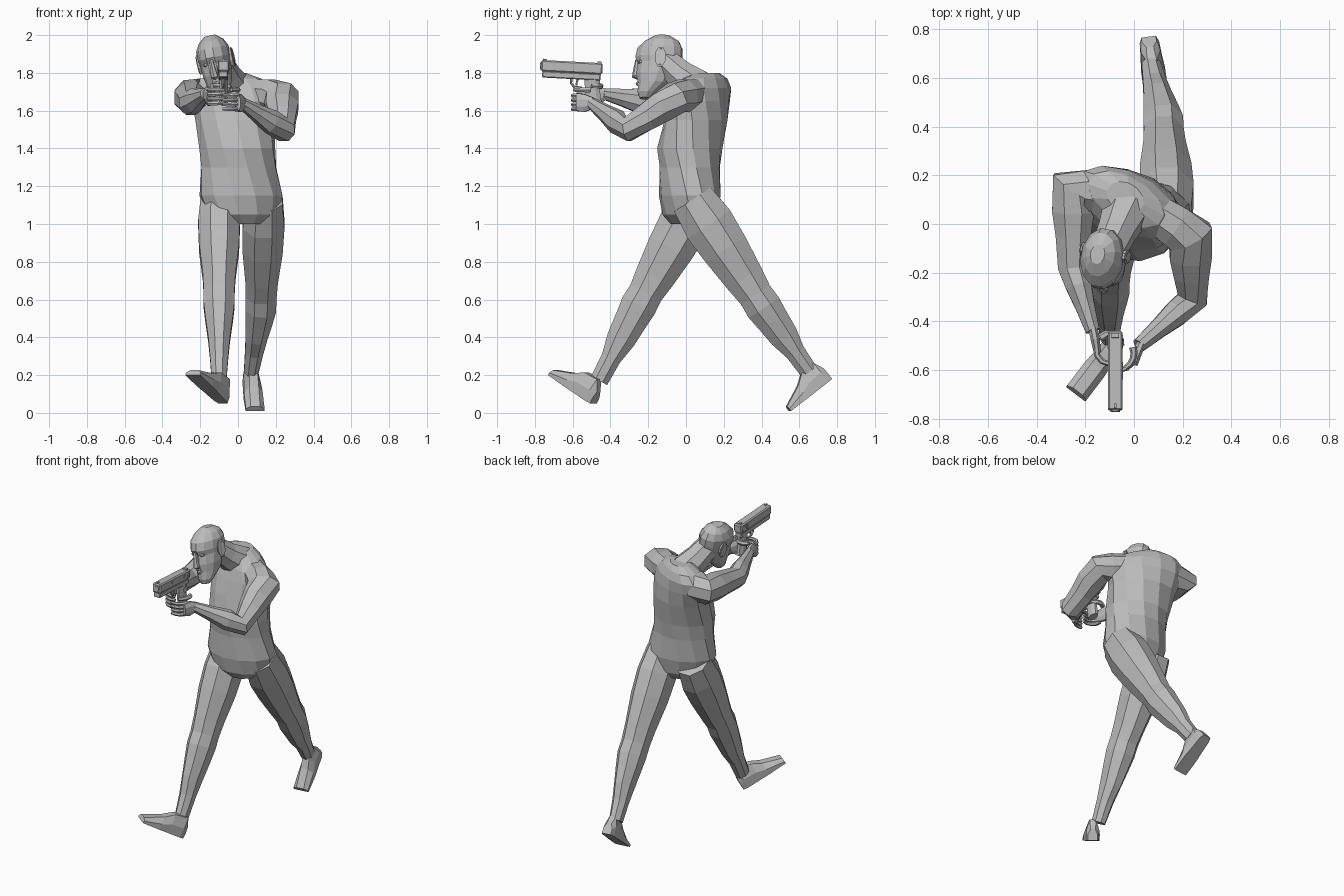
import bpy, bmesh
from math import sin, cos, pi, radians
from mathutils import Vector, Matrix

cube = bpy.data.objects.get("Cube")
if cube:
    bpy.data.objects.remove(cube)

shade = 0.5
colour = (shade, shade, shade, 1)
grey = bpy.data.materials.new("plain_grey")
grey.use_nodes = True
grey.diffuse_color = colour
grey.node_tree.nodes["Principled BSDF"].inputs["Base Color"].default_value = colour

X_AXIS, Y_AXIS, Z_AXIS = Matrix.Identity(3)
WORLD = Matrix.Identity(4)


def finish(name, bm, matrix):
    bm.transform(matrix)
    bmesh.ops.recalc_face_normals(bm, faces=bm.faces)
    mesh = bpy.data.meshes.new(name)
    bm.to_mesh(mesh)
    bm.free()
    mesh.materials.append(grey)
    obj = bpy.data.objects.new(name, mesh)
    bpy.context.collection.objects.link(obj)


def skin(name, rings, matrix=WORLD):
    """Join equal rings of points into a closed, flat-faced tube."""
    bm = bmesh.new()
    loops = [[bm.verts.new(point) for point in ring] for ring in rings]
    for lower, upper in zip(loops, loops[1:]):
        for i in range(len(lower)):
            bm.faces.new((lower[i - 1], lower[i], upper[i], upper[i - 1]))
    bm.faces.new(loops[0])
    bm.faces.new(loops[-1])
    finish(name, bm, matrix)


def ellipse(centre, across, along, width, depth, sides):
    grow = cos(pi / sides) ** -0.5
    angles = [2 * pi * (i + 0.5) / sides for i in range(sides)]
    return [centre + across * (grow * width * cos(a)) + along * (grow * depth * sin(a)) for a in angles]


def tube(name, path, widths, depths=None, ref=X_AXIS, sides=8, matrix=WORLD):
    """Sweep an ellipse along a path; width is measured towards ref."""
    path = [Vector(point) for point in path]
    last = len(path) - 1
    rings = []
    for i, (point, width, depth) in enumerate(zip(path, widths, depths or widths)):
        tangent = (path[min(i + 1, last)] - path[max(i - 1, 0)]).normalized()
        across = (ref - tangent * ref.dot(tangent)).normalized()
        rings.append(ellipse(point, across, tangent.cross(across), width, depth, sides))
    skin(name, rings, matrix)


def limb(name, joints, profile, ref):
    """Joints dressed with a shared muscle profile of position, width, depth."""
    joints = [Vector(joint) for joint in joints]
    path = []
    for position, width, depth in profile:
        bone = min(max(int(position), 0), len(joints) - 2)
        path.append(joints[bone].lerp(joints[bone + 1], position - bone))
    _, widths, depths = zip(*profile)
    tube(name, path, widths, depths, ref)


def foot(name, heel, toe):
    """Flat-soled wedge running from heel to toe."""
    heel, toe = Vector(heel), Vector(toe)
    forward = (toe - heel).normalized()
    up = (Z_AXIS - forward * forward.z).normalized()
    side = forward.cross(up)
    rings = []
    for reach, w, h in ((0, .03, .07), (.1, .04, .13), (.4, .045, .12), (.6, .05, .08), (1, .05, .03)):
        outline = ((-w, 0), (w, 0), (w, h / 2), (w / 2, h), (-w / 2, h), (-w, h / 2))
        centre = heel.lerp(toe, reach)
        rings.append([centre + side * p + up * q for p, q in outline])
    skin(name, rings)


def curl(name, centre, radius, start, end, thickness):
    """Finger bent round an upright axis, tapering to its tip."""
    path, widths = [], []
    for step in range(5):
        angle = radians(start + (end - start) * step / 4)
        path.append(Vector(centre) + Vector((cos(angle), sin(angle), 0)) * radius)
        widths.append(thickness * (1 - step / 12))
    tube(name, path, widths, ref=Z_AXIS, sides=6)


def block(name, centre, size, matrix, bevel=0):
    bm = bmesh.new()
    bmesh.ops.create_cube(bm, size=1, matrix=Matrix.Translation(centre) @ Matrix.Diagonal((*size, 1)))
    if bevel:
        bmesh.ops.bevel(bm, geom=bm.edges[:], offset=bevel, segments=1, affect='EDGES')
    finish(name, bm, matrix)


# Torso: twists steadily from hips to shoulders, and the chest leans back
rings = []
for z, width, depth in ((1, .1, .1), (1.05, .19, .14), (1.15, .22, .16), (1.3, .2, .16), (1.4, .2, .17),
                        (1.55, .21, .16), (1.65, .23, .14), (1.72, .22, .12), (1.77, .17, .09), (1.8, .08, .06)):
    twist = Matrix.Rotation(radians(10 - 60 * (z - 1.1)), 3, 'Z')
    centre = Vector((.08 * (1.35 - z), .02 + .22 * max(0, z - 1.4), z))
    rings.append(ellipse(centre, twist @ X_AXIS, twist @ Y_AXIS, width, depth, 12))
skin("torso", rings)
tube("neck", [(-.03, .06, 1.72), (-.07, -.03, 1.79), (-.11, -.12, 1.87)], (.1, .08, .07))

# Legs in a long stride
leg_profile = ((-.3, .1, .12), (0, .115, .14), (.3, .11, .13), (.65, .09, .11), (.85, .085, .095),
               (1, .085, .1), (1.2, .075, .09), (1.45, .06, .08), (1.7, .05, .055), (2, .04, .05))
limb("left_leg", [(.135, .12, 1), (.12, .41, .56), (.07, .65, .22)], leg_profile, X_AXIS)
limb("right_leg", [(-.1, -.01, 1), (-.1, -.25, .57), (-.1, -.46, .17)], leg_profile, X_AXIS)
foot("left_foot", (.06, .77, .18), (.09, .55, .01))
foot("right_foot", (-.08, -.49, .05), (-.24, -.7, .2))

# Arms: from inside the chest round the shoulder and forward to the grip
arm_profile = ((0, .08, .08), (.6, .09, .09), (1, .085, .1), (1.3, .085, .09), (1.6, .075, .075),
               (2, .065, .065), (2.3, .065, .055), (2.6, .048, .042), (3, .03, .03))
limb("right_arm", [(-.1, .12, 1.69), (-.25, .15, 1.68), (-.25, -.18, 1.64), (-.17, -.44, 1.69)],
     arm_profile, Z_AXIS)
limb("left_arm", [(.08, .05, 1.69), (.23, -.05, 1.67), (.24, -.31, 1.5), (.02, -.5, 1.64)],
     arm_profile, Z_AXIS)

# Hands: palms, thumbs and four curled fingers each
palm_widths, palm_depths = (.03, .05, .04), (.02, .02, .015)
tube("right_palm", [(-.17, -.42, 1.69), (-.16, -.47, 1.68), (-.15, -.53, 1.68)], palm_widths, palm_depths, Z_AXIS)
tube("left_palm", [(.03, -.49, 1.64), (.01, -.54, 1.64), (0, -.58, 1.64)], palm_widths, palm_depths, Z_AXIS)
for finger in range(4):
    drop = .024 * finger
    curl("right_finger", (-.1, -.52, 1.71 - drop), .055, 170, 300, .013)
    curl("left_finger", (-.06, -.54, 1.68 - drop), .06, -10, -110, .013)
curl("right_thumb", (-.1, -.5, 1.73), .05, 140, 0, .016)
curl("left_thumb", (-.07, -.53, 1.71), .07, 20, -60, .015)

# Head, tilted towards the right shoulder
head = (Matrix.Translation((-.12, -.15, 1.85)) @ Matrix.Rotation(radians(-10), 4, 'Z')
        @ Matrix.Rotation(radians(-13), 4, 'Y'))
rings = []
for z, y, width, depth in ((-.19, -.06, .03, .03), (-.16, -.05, .05, .05), (-.11, -.02, .065, .08),
                           (-.06, -.01, .075, .1), (0, .01, .08, .115), (.03, .005, .085, .125),
                           (.08, .01, .085, .12), (.12, .02, .065, .09), (.15, .02, .03, .04)):
    rings.append(ellipse(Vector((0, y, z)), X_AXIS, Y_AXIS, width, depth, 12))
skin("head", rings, head)
tube("nose", [(0, -.11, .02), (0, -.11, -.04), (0, -.11, -.07), (0, -.1, -.08)],
     (.01, .015, .02, .01), (.01, .02, .025, .01), sides=6, matrix=head)
tube("lips", [(-.03, -.08, -.11), (0, -.1, -.11), (.03, -.08, -.11)],
     (.007, .013, .007), ref=Z_AXIS, sides=6, matrix=head)
for label, side in (("right", -1), ("left", 1)):
    tube(label + "_eye", [(side * .035, y, 0) for y in (-.07, -.09, -.1)],
         (.016, .018, .008), (.01, .01, .005), sides=6, matrix=head)
    tube(label + "_ear", [(side * x, .03, .015) for x in (.07, .095, .1, .09)],
         (.04, .055, .045, .03), (.02, .03, .023, .014), ref=Z_AXIS, matrix=head)

# Pistol: slide, frame, sights, port and ridges, pitched slightly upward
gun = Matrix.Translation((-.077, -.605, 1.815)) @ Matrix.Rotation(radians(-3), 4, 'X')
block("slide", (0, 0, .015), (.06, .325, .06), gun, bevel=.007)
block("frame", (0, 0, -.03), (.05, .31, .035), gun, bevel=.005)
block("rear_sight", (0, .145, .047), (.03, .02, .01), gun)
block("front_sight", (0, -.145, .047), (.01, .02, .01), gun)
block("ejection_port", (.03, 0, .025), (.004, .07, .025), gun)
for ridge in range(6):
    block("slide_ridge", (0, .095 + .01 * ridge, .01), (.064, .004, .04), gun)

# Grip, trigger with its guard, and a muzzle with a recessed bore
tube("grip", [(0, .11, -.03), (0, .115, -.1), (0, .13, -.175)], (.024, .022, .024), (.045, .04, .04), matrix=gun)
tube("trigger_guard", [(0, .06, -.09), (0, .02, -.09), (0, 0, -.07), (0, 0, -.04)], [.006] * 4, sides=6, matrix=gun)
tube("trigger", [(0, .04, -.04), (0, .03, -.06), (0, .03, -.08)], [.005] * 3, sides=6, matrix=gun)
tube("muzzle", [(0, y, .015) for y in (-.15, -.168, -.169, -.15)], (.02, .02, .013, .012), sides=12, matrix=gun)
